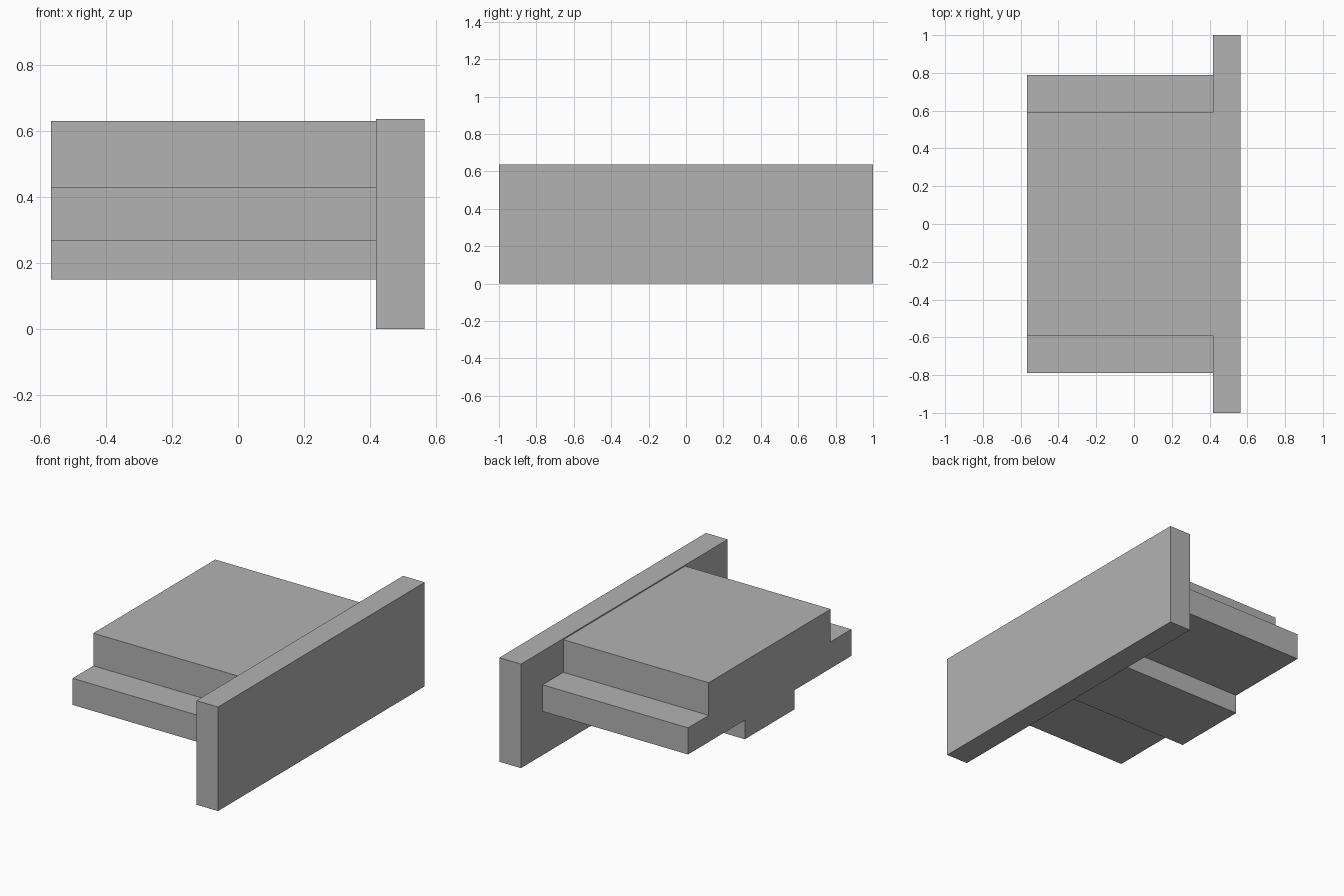
import bpy
import bmesh

cube = bpy.data.objects.get("Cube")
if cube:
    bpy.data.objects.remove(cube, do_unlink=True)

# Single grey finish
grey = bpy.data.materials.new("plain_grey")
grey.use_nodes = True
colour = (0.45, 0.45, 0.45, 1)
grey.diffuse_color = colour
grey.node_tree.nodes["Principled BSDF"].inputs["Base Color"].default_value = colour


def extrude_along_x(name, half_profile, x0, x1):
    """Mirror a (y, z) half profile across y = 0 and extrude it from x0 to x1."""
    outline = half_profile + [(-y, z) for y, z in reversed(half_profile)]
    bm = bmesh.new()
    face = bm.faces.new([bm.verts.new((x0, y, z)) for y, z in outline])
    result = bmesh.ops.extrude_face_region(bm, geom=[face])
    moved = [v for v in result["geom"] if isinstance(v, bmesh.types.BMVert)]
    bmesh.ops.translate(bm, verts=moved, vec=(x1 - x0, 0, 0))
    bmesh.ops.recalc_face_normals(bm, faces=bm.faces)
    mesh = bpy.data.meshes.new(name)
    bm.to_mesh(mesh)
    bm.free()
    mesh.materials.append(grey)
    obj = bpy.data.objects.new(name, mesh)
    bpy.context.collection.objects.link(obj)
    return obj


# Stepped body: narrow keel, wide side ledges, raised top block
extrude_along_x("stepped_body", [
    (0.24, 0.15), (0.24, 0.267), (0.79, 0.267), (0.79, 0.43),
    (0.59, 0.43), (0.59, 0.63),
], -0.567, 0.418)

# Upright plate closing one end
extrude_along_x("end_plate", [(1.0, 0.0), (1.0, 0.637)], 0.418, 0.565)
